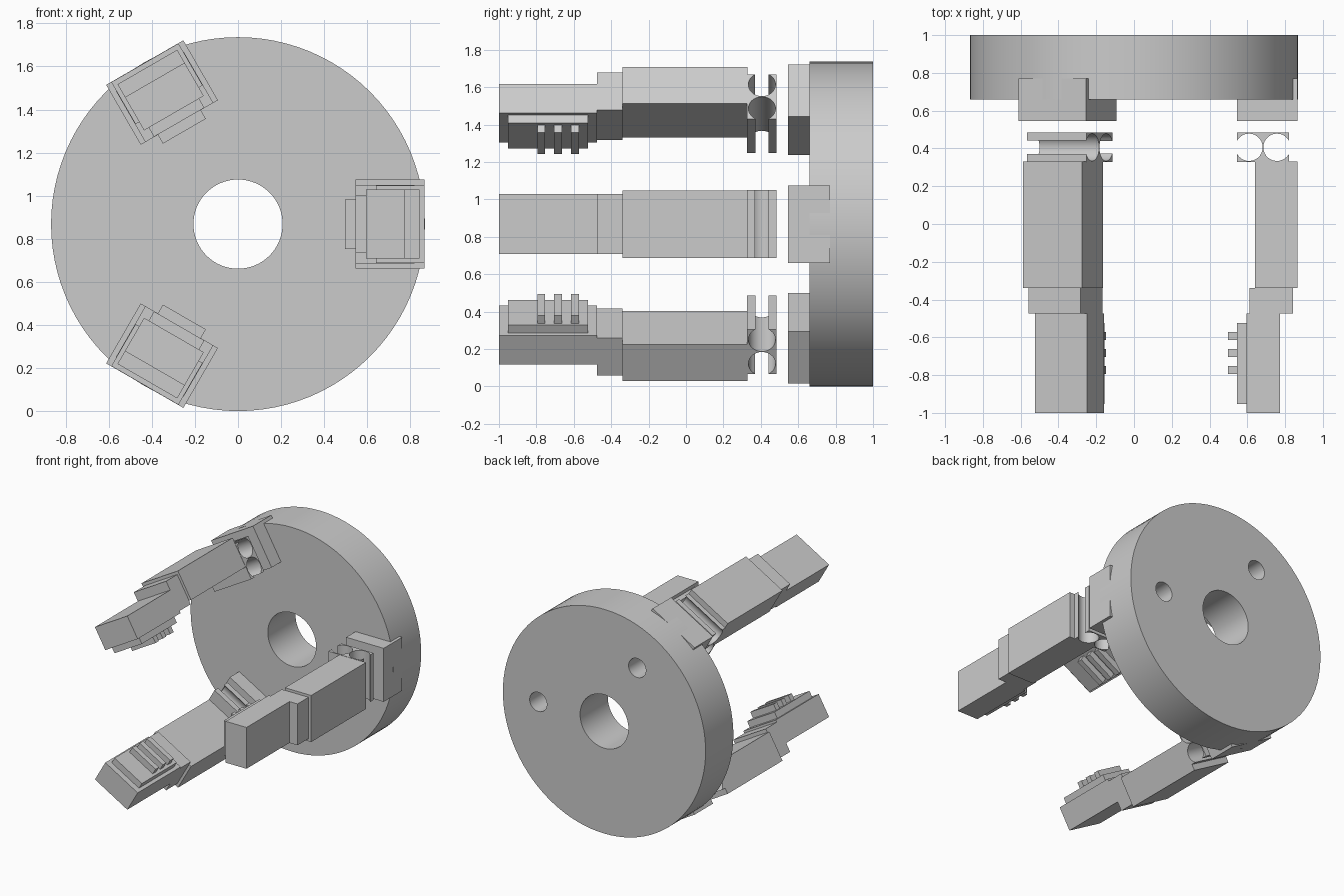
import bpy, bmesh
from math import radians, cos, sin, acos, degrees
from mathutils import Matrix, Vector

if "Cube" in bpy.data.objects:
    bpy.data.objects.remove(bpy.data.objects["Cube"])

R = 0.868                                  # disc radius = height of its axis
AXIS = Matrix.Translation((0, 0, R))


def prism(name, profile, half_width, angle=0):
    """Extrude a (radius, y) profile sideways, then turn it about the disc axis."""
    bm = bmesh.new()
    face = bm.faces.new([bm.verts.new((x, y, -half_width)) for x, y in profile])
    ext = bmesh.ops.extrude_face_region(bm, geom=[face])["geom"]
    top = [v for v in ext if isinstance(v, bmesh.types.BMVert)]
    bmesh.ops.translate(bm, verts=top, vec=(0, 0, 2 * half_width))
    bmesh.ops.recalc_face_normals(bm, faces=bm.faces)
    bm.transform(AXIS @ Matrix.Rotation(-radians(angle), 4, 'Y'))
    mesh = bpy.data.meshes.new(name)
    bm.to_mesh(mesh)
    bm.free()
    ob = bpy.data.objects.new(name, mesh)
    bpy.context.collection.objects.link(ob)
    return ob


def rect(x0, x1, y0, y1):
    return [(x0, y0), (x1, y0), (x1, y1), (x0, y1)]


def cylinder(name, radius, y0, y1, x=0, z=0, sides=96):
    bpy.ops.mesh.primitive_cylinder_add(
        vertices=sides, radius=radius, depth=y1 - y0,
        location=(x, (y0 + y1) / 2, R + z), rotation=(radians(90), 0, 0))
    ob = bpy.context.object
    ob.name = name
    return ob


def smooth(ob):
    bpy.ops.object.select_all(action='DESELECT')
    ob.select_set(True)
    bpy.context.view_layer.objects.active = ob
    bpy.ops.object.shade_smooth_by_angle(angle=radians(30))


# Palm disc with a through bore and two blind holes in the back
disc = cylinder("palm_disc", R, 0.66, 1.0)
cutters = [cylinder("bore_cutter", 0.207, 0.5, 1.2, sides=64)]
for a in (0, 120):
    cutters.append(cylinder("back_hole_cutter", 0.074, 0.77, 1.2,
                            0.565 * cos(radians(a)), 0.565 * sin(radians(a)), 32))
bpy.context.view_layer.objects.active = disc
for cutter in cutters:
    cutter.hide_render = True
    mod = disc.modifiers.new("cut", 'BOOLEAN')
    mod.operation, mod.solver, mod.object = 'DIFFERENCE', 'EXACT', cutter
    bpy.ops.object.modifier_apply(modifier=mod.name)
    bpy.data.objects.remove(cutter)
smooth(disc)

# Hinge profile: a block with a round groove on its inner and outer side
HY, HR = 0.406, 0.0725


def arc(cx, start, end, n=24):
    return [(cx + HR * cos(radians(start + (end - start) * i / n)),
             HY + HR * sin(radians(start + (end - start) * i / n))) for i in range(n + 1)]


open_in = degrees(acos(0.064 / HR))
open_out = degrees(acos(0.063 / HR))
hinge_profile = ([(0.545, 0.485)] + arc(0.609, 180 - open_in, -180 + open_in)
                 + [(0.545, 0.327), (0.82, 0.327)]
                 + arc(0.757, -open_out, -360 + open_out) + [(0.82, 0.485)])

# Three fingers spaced evenly round the disc
for n, a in enumerate((0, 120, 240), 1):
    prism(f"finger_{n}_mount", rect(0.545, 0.866, 0.545, 0.77), 0.207, a)
    smooth(prism(f"finger_{n}_hinge", hinge_profile, 0.182, a))
    prism(f"finger_{n}_lower_segment", rect(0.64, 0.865, -0.34, 0.33), 0.18, a)
    prism(f"finger_{n}_collar", rect(0.612, 0.842, -0.475, -0.34), 0.16, a)
    prism(f"finger_{n}_tip", rect(0.595, 0.773, -1.0, -0.475), 0.16, a)
    prism(f"finger_{n}_grip_pad", rect(0.546, 0.596, -0.953, -0.525), 0.135, a)
    for k in range(3):
        y = -0.795 + 0.09 * k
        prism(f"finger_{n}_grip_ridge_{k + 1}", rect(0.498, 0.548, y, y + 0.042), 0.115, a)
